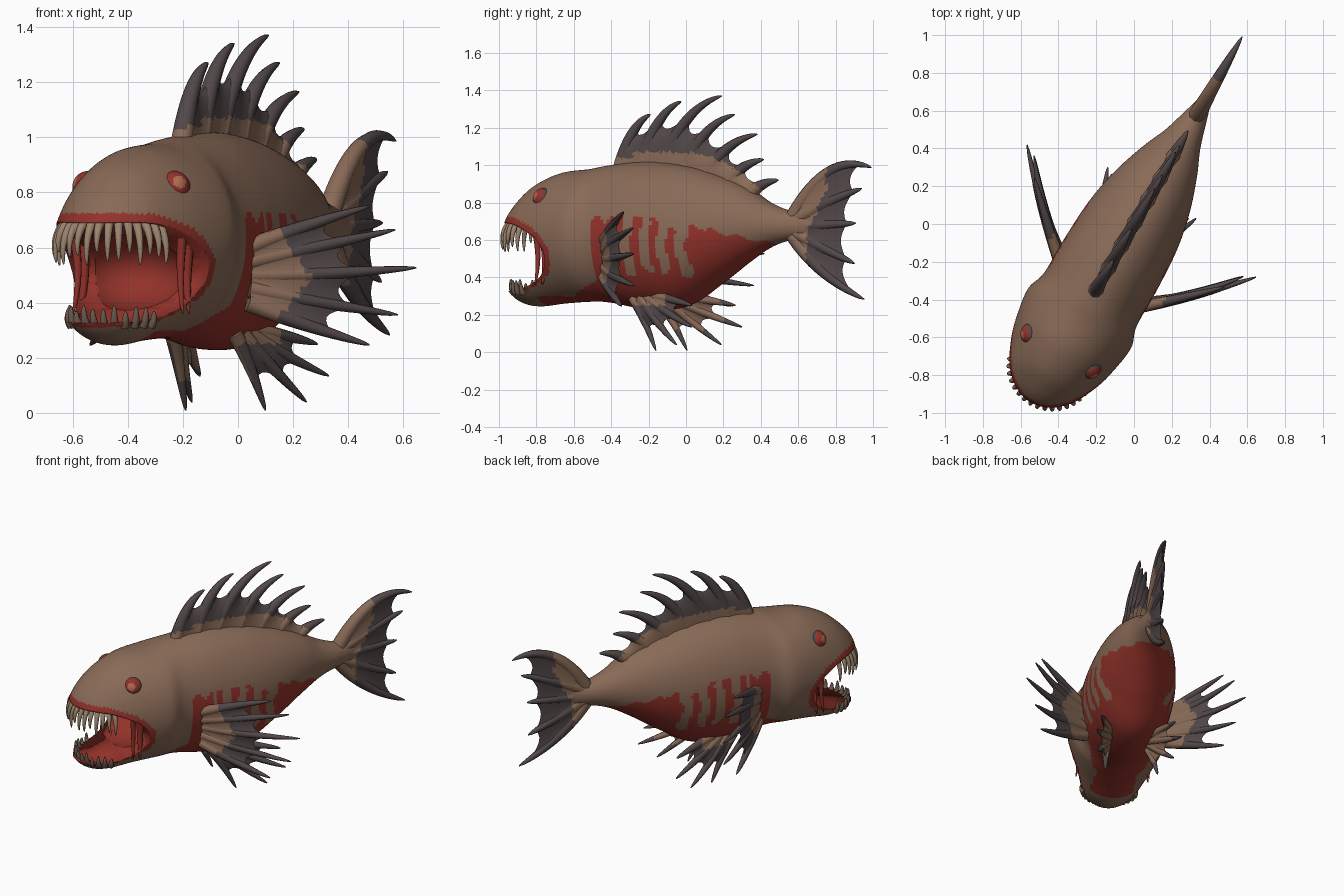
import bpy, bmesh
from math import sin, cos, pi, radians
from mathutils import Vector

if "Cube" in bpy.data.objects:
    bpy.data.objects.remove(bpy.data.objects["Cube"])

TURN = radians(-30)  # the fish swims diagonally; parts are built straight, then turned


def material(name, rgb):
    m = bpy.data.materials.new(name)
    m.use_nodes = True
    m.diffuse_color = (*rgb, 1)
    m.node_tree.nodes["Principled BSDF"].inputs["Base Color"].default_value = (*rgb, 1)
    return m


BROWN, RED, GREY, BONE, DARK_BONE, PUPIL = range(6)
MATS = [material("skin_brown", (.25, .145, .095)), material("flesh_red", (.29, .032, .023)),
        material("fin_grey", (.085, .064, .066)), material("tooth_bone", (.33, .23, .155)),
        material("lower_tooth_bone", (.14, .095, .07)), material("pupil_orange", (.46, .15, .08))]


def finish(name, bm, sharp=40):
    bmesh.ops.recalc_face_normals(bm, faces=bm.faces)
    mesh = bpy.data.meshes.new(name)
    bm.to_mesh(mesh)
    bm.free()
    for m in MATS:
        mesh.materials.append(m)
    ob = bpy.data.objects.new(name, mesh)
    bpy.context.collection.objects.link(ob)
    ob.rotation_euler.z = TURN
    bpy.ops.object.select_all(action='DESELECT')
    ob.select_set(True)
    bpy.context.view_layer.objects.active = ob
    bpy.ops.object.shade_smooth_by_angle(angle=radians(sharp))
    return ob


def spline(points, steps):
    """Smooth curve through tuples of any length."""
    out = []
    p = [points[0]] + list(points) + [points[-1]]
    for a, b, c, d in zip(p, p[1:], p[2:], p[3:]):
        for i in range(steps):
            t = i / steps
            out.append([.5 * (2 * q + (r - o) * t + (2 * o - 5 * q + 4 * r - s) * t * t
                              + (3 * q - o - 3 * r + s) * t ** 3) for o, q, r, s in zip(a, b, c, d)])
    return out + [list(points[-1])]


def bend(path, t):
    a, b, c = map(Vector, path)
    return a * (1 - t) ** 2 + b * 2 * t * (1 - t) + c * t * t


def bridge(bm, rings, mat):
    """Skin closed rings of vertices and cap both ends."""
    for r0, r1 in zip(rings, rings[1:]):
        for k in range(len(r0)):
            n = (k + 1) % len(r0)
            bm.faces.new((r0[k], r0[n], r1[n], r1[k])).material_index = mat
    for ring in (rings[0], rings[-1]):
        bm.faces.new(ring).material_index = mat


def spike(bm, path, r, mat, steps=8, sides=8):
    """Bent, tapering, pointed tube."""
    pts = [bend(path, i / steps) for i in range(steps + 1)]
    ref = (pts[1] - pts[0]).orthogonal()
    rings = []
    for i, p in enumerate(pts):
        d = (pts[min(i + 1, steps)] - pts[max(i - 1, 0)]).normalized()
        a = (ref - d * ref.dot(d)).normalized()
        b = d.cross(a)
        rad = r * (1 - i / steps) ** .6 + .003
        rings.append([bm.verts.new(p + (a * cos(q) + b * sin(q)) * rad)
                      for q in (2 * pi * k / sides for k in range(sides))])
    bridge(bm, rings, mat)


def fin(name, rays, r, web, scallop, is_grey):
    """Spiny rays joined by a thick scalloped membrane; the outer part is grey."""
    bm = bmesh.new()
    for ray in rays:
        spike(bm, ray, r, BROWN, 20)
    bmesh.ops.recalc_face_normals(bm, faces=bm.faces)
    rows, cols = 14, 8
    for a, b in zip(rays, rays[1:]):
        normal = (bend(b, .5) - bend(a, .5)).cross(bend(a, .6) - bend(a, .3)).normalized()
        for side in (-1, 1):
            grid = []
            for j in range(rows + 1):
                line = []
                for i in range(cols + 1):
                    s = i / cols
                    t = j / rows * web * (1 - scallop * sin(pi * s))
                    thick = r * (1 - t) ** .6 * (1 - (j / rows) ** 4) * (1 - .2 * sin(pi * s))
                    p = bend(a, t).lerp(bend(b, t), s)
                    line.append(bm.verts.new(p + normal * side * thick))
                grid.append(line)
            for j in range(rows):
                for i in range(cols):
                    f = bm.faces.new((grid[j][i], grid[j][i + 1], grid[j + 1][i + 1], grid[j + 1][i]))
                    f.normal_update()
                    if f.normal.dot(normal) * side < 0:
                        f.normal_flip()
    for f in bm.faces:
        c = f.calc_center_median()
        f.material_index = GREY if is_grey(*c, f.normal.x * c.x > 0) else BROWN
    return finish(name, bm, 60)


# Body: sections of (length position, top, bottom, half width)
SECTIONS = [(-1.1, .66, .4, .06), (-1.07, .74, .32, .14), (-1, .82, .265, .21), (-.9, .9, .245, .25),
            (-.75, .96, .26, .29), (-.58, .98, .27, .315), (-.46, 1, .265, .283), (-.23, 1.02, .23, .28),
            (0, 1, .245, .265), (.2, .95, .36, .225), (.38, .88, .48, .165), (.52, .8, .56, .105),
            (.65, .755, .6, .065), (.8, .74, .62, .02)]
bm = bmesh.new()
rings = []
for v, top, low, w in spline(SECTIONS, 12):
    mid, half = (top + low) / 2, (top - low) / 2
    rings.append([bm.verts.new((w * cos(q), v, mid + half * sin(q)))
                  for q in (2 * pi * k / 120 for k in range(120))])
bridge(bm, rings, BROWN)
body = finish("body", bm)

# Mouth: a wide wedge plus a deeper throat, cut from the head
MOUTH = spline([(-1.25, .68), (-1, .69), (-.87, .66), (-.76, .6), (-.71, .51),
                (-.75, .42), (-.85, .36), (-1, .33), (-1.25, .32)], 4)
bm = bmesh.new()
bridge(bm, [[bm.verts.new((u, v, z)) for v, z in MOUTH] for u in (-.5, .5)], RED)
wedge = finish("mouth_cutter", bm)
THROAT, THROAT_SIZE = Vector((0, -.78, .51)), Vector((.2, .2, .14))
bm = bmesh.new()
bmesh.ops.create_uvsphere(bm, u_segments=32, v_segments=20, radius=1)
for vert in bm.verts:
    vert.co = THROAT + vert.co * THROAT_SIZE
throat = finish("throat_cutter", bm)
bpy.context.view_layer.objects.active = body
for cutter in (wedge, throat):
    mod = body.modifiers.new("cut", 'BOOLEAN')
    mod.operation, mod.solver, mod.object = 'DIFFERENCE', 'EXACT', cutter
    bpy.ops.object.modifier_move_to_index(modifier=mod.name, index=0)
    bpy.ops.object.modifier_apply(modifier=mod.name)
    bpy.data.objects.remove(cutter)


def near_mouth(v, z):
    p = Vector((v, z))
    reach = .035 if z > .4 else .016  # the lower lip is thinner
    for a, b in zip(MOUTH, MOUTH[1:]):
        a, d = Vector(a), Vector(b) - Vector(a)
        t = max(0, min(1, (p - a).dot(d) / d.dot(d)))
        if (p - a - d * t).length < reach:
            return True
    return False


def is_red(c):
    v, z = c.y, c.z
    q = c - THROAT
    if near_mouth(v, z) or sum((q[i] / THROAT_SIZE[i]) ** 2 for i in range(3)) < 1.04:
        return True
    if v < -.42:
        return v > -.84 and z < .3 + .45 * max(0, v + .62)
    if v < -.3:  # band behind the gill
        return z < .71 + .02 * sin(60 * v)
    if v < .15:  # flank stripes over a red belly
        stripe = cos(2 * pi * (v + .155 + .01 * sin(25 * z)) / .105) > .15
        return z < .42 + .02 * sin(40 * v) or (stripe and z < .73 - .5 * max(0, v + .08))
    return v < .62 and z < .68 - .24 * (v - .15) + .01 * sin(50 * v)


for f in body.data.polygons:
    f.material_index = RED if is_red(f.center) else BROWN

# Teeth along both jaws: name, count, half arc, jaw radius, root height, length, lean, colour
for name, count, arc, wide, z, rise, lean, mat in (
        ("upper_teeth", 17, 82, .185, .695, -.135, .04, BONE),
        ("lower_teeth", 13, 78, .165, .315, .065, .015, DARK_BONE)):
    bm = bmesh.new()
    for i in range(count):
        a = radians(arc * (2 * i / (count - 1) - 1))
        out = Vector((sin(a), -cos(a), 0))
        root = Vector((wide * sin(a), -.88 - wide * .95 * cos(a), z))
        length = rise * (1 + .18 * cos(i * 2.4))
        spike(bm, (root, root + out * lean * 1.4 + Vector((0, 0, length * .4)),
                   root + out * lean + Vector((0, 0, length))), .015, mat)
    finish(name, bm, 60)

# Cheek strands at the mouth corners
bm = bmesh.new()
for s in (-1, 1):
    for v, r in ((-.755, .024), (-.8, .016)):
        spike(bm, ((s * .23, v, .66), (s * .2, v + .02, .5), (s * .23, v, .36)), r, RED)
finish("cheek_strands", bm, 60)

# Eyes: red ball, orange pupil, grey rim
for s, side in ((1, "left"), (-1, "right")):
    bm = bmesh.new()
    bmesh.ops.create_uvsphere(bm, u_segments=40, v_segments=30, radius=.058)
    axis = Vector((s * .75, -.6, .35)).normalized()
    for f in bm.faces:
        facing = f.calc_center_median().normalized().dot(axis)
        f.material_index = PUPIL if facing > .91 else RED if facing > .5 else GREY
    bmesh.ops.translate(bm, verts=bm.verts, vec=(s * .18, -.775, .82))
    finish(side + "_eye", bm)

# Dorsal fin
rays = []
for rv, rz, tv, tz in ((-.41, .97, -.22, 1.27), (-.28, .98, -.03, 1.34), (-.15, .98, .22, 1.37),
                       (-.01, .96, .3, 1.27), (.12, .93, .44, 1.165), (.25, .89, .48, 1.03),
                       (.38, .83, .57, .92)):
    rays.append(((0, rv, rz), (0, rv + .35 * (tv - rv), rz + .85 * (tz - rz)), (0, tv, tz)))
fin("dorsal_fin", rays, .039, .56, .28,
    lambda u, v, z, outer: z > (1.07 - .9 * max(0, v) ** 2 if v > -.31 else 1.035))

# Tail fin
fin("tail_fin", [((0, .66, .72), (0, .88, 1.08), (0, 1.145, .987)),
                 ((0, .66, .7), (0, .9, .82), (0, 1.085, .875)),
                 ((0, .66, .675), (0, .85, .68), (0, 1.047, .69)),
                 ((0, .66, .65), (0, .85, .55), (0, 1.04, .475)),
                 ((0, .66, .63), (0, .82, .4), (0, 1.1, .283))], .042, .86, .1,
    lambda u, v, z, outer: v > .76 + .12 * max(0, min(1, (z - .62) / .25)))

# Paired pectoral and pelvic fins: (root, bend, tip) for each ray
PECTORAL = [((.25, -.36, .6), (.4, -.23, .68), (.58, -.05, .75)),
            ((.25, -.35, .55), (.44, -.2, .6), (.635, .04, .665)),
            ((.25, -.34, .5), (.46, -.19, .5), (.7, .08, .527)),
            ((.25, -.35, .45), (.44, -.2, .4), (.64, .05, .356)),
            ((.25, -.36, .4), (.42, -.22, .31), (.585, -.06, .247))]
PELVIC = [((.13, -.25, .29), (.15, -.17, .18), (.167, -.09, .01)),
          ((.13, -.2, .29), (.19, -.08, .16), (.24, .08, .04)),
          ((.13, -.16, .29), (.2, .01, .2), (.27, .19, .135)),
          ((.13, -.12, .3), (.19, .04, .28), (.235, .17, .25))]
for s, side in ((1, "left"), (-1, "right")):
    for name, rays, r, web, is_grey in (
            ("pectoral", PECTORAL, .031, .7,
             lambda u, v, z, outer: abs(u) + .5 * abs(z - .5) > .43),
            ("pelvic", PELVIC, .028, .66,
             lambda u, v, z, outer: z < .25 or v > -.02 if outer else z < .12 or v > .1)):
        fin(f"{side}_{name}_fin", [[(s * u, v, z) for u, v, z in ray] for ray in rays],
            r, web, .15, is_grey)
